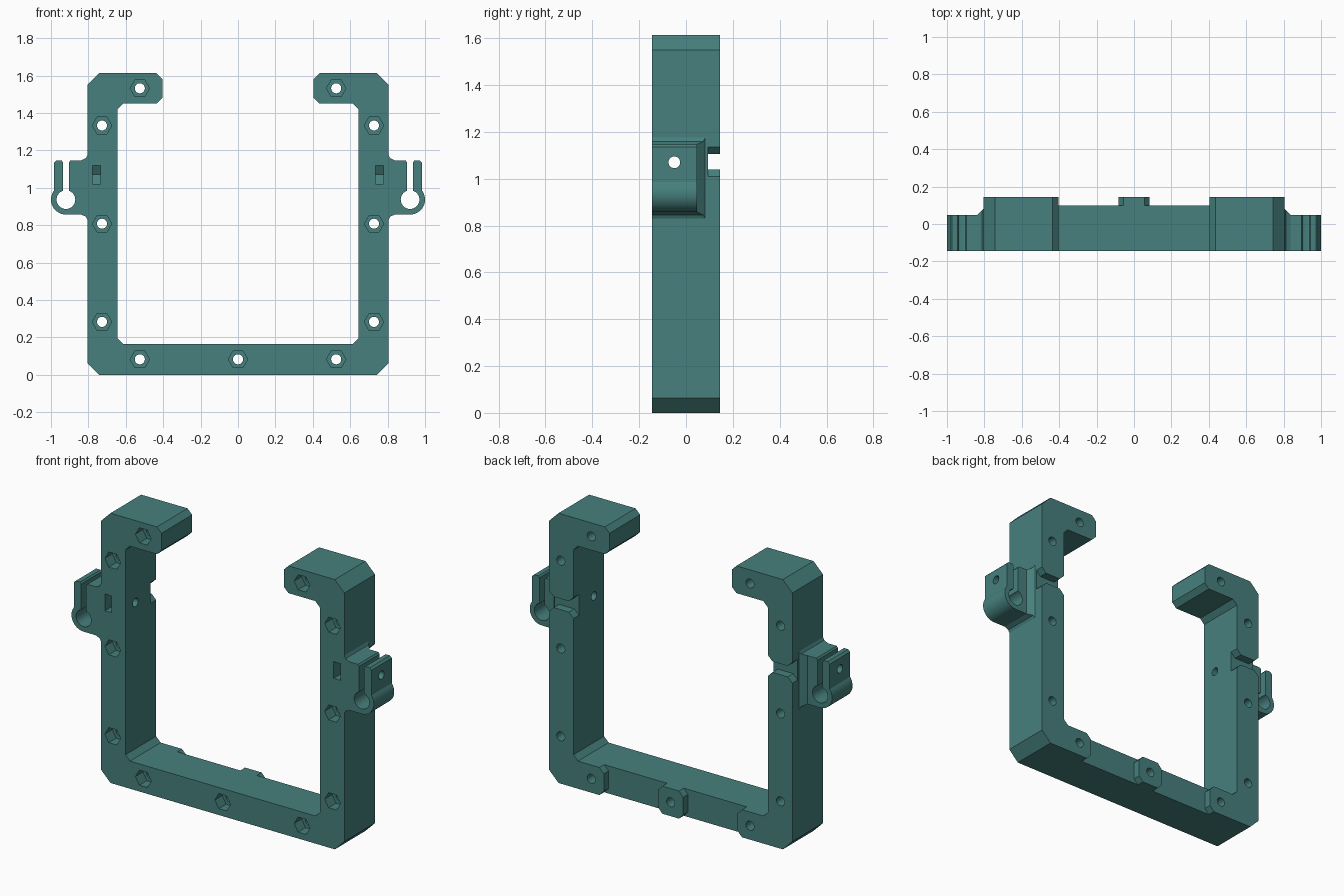
import bpy, bmesh, math
from mathutils import Vector

if "Cube" in bpy.data.objects:
    bpy.data.objects.remove(bpy.data.objects["Cube"])

FRONT, BACK = -0.145, 0.145
teal = bpy.data.materials.new("teal")
teal.diffuse_color = (0.061, 0.216, 0.205, 1)
teal.use_nodes = True
teal.node_tree.nodes["Principled BSDF"].inputs["Base Color"].default_value = teal.diffuse_color


def loft(name, rings):
    """Closed solid through a list of equal-length point rings."""
    bm = bmesh.new()
    vs = [[bm.verts.new(p) for p in r] for r in rings]
    bm.faces.new(vs[0])
    bm.faces.new(vs[-1])
    n = len(vs[0])
    for a, b in zip(vs, vs[1:]):
        for i in range(n):
            j = (i + 1) % n
            bm.faces.new((a[i], a[j], b[j], b[i]))
    bmesh.ops.recalc_face_normals(bm, faces=bm.faces)
    me = bpy.data.meshes.new(name)
    bm.to_mesh(me)
    bm.free()
    me.materials.append(teal)
    ob = bpy.data.objects.new(name, me)
    bpy.context.collection.objects.link(ob)
    return ob


def prism(name, pts, y0, y1):
    """Extrude an x-z outline along y."""
    return loft(name, [[(x, y, z) for x, z in pts] for y in (y0, y1)])


def side_prism(name, pts, x0, x1):
    """Extrude a y-z outline along x."""
    return loft(name, [[(x, y, z) for y, z in pts] for x in (x0, x1)])


def ngon(cx, cz, r, n):
    return [(cx + r * math.cos(2 * math.pi * i / n),
             cz + r * math.sin(2 * math.pi * i / n)) for i in range(n)]


def combine(base, other, op):
    """Boolean the second solid into the first and discard it."""
    mod = base.modifiers.new("join", 'BOOLEAN')
    mod.operation, mod.solver, mod.object = op, 'EXACT', other
    dg = bpy.context.evaluated_depsgraph_get()
    me = bpy.data.meshes.new_from_object(base.evaluated_get(dg))
    base.modifiers.clear()
    base.data = me
    bpy.data.objects.remove(other)


# Open frame with chamfered corners
half = [(0.643, 0.195), (0.643, 1.42), (0.613, 1.45), (0.435, 1.45),
        (0.405, 1.48), (0.405, 1.583), (0.435, 1.613), (0.742, 1.613),
        (0.805, 1.55), (0.805, 0.063), (0.742, 0)]
half = [(0.613, 0.165)] + half
frame = prism("frame", half + [(-x, z) for x, z in reversed(half)], FRONT, BACK)

# Recesses behind the bottom bar, leaving chamfered bosses
c = 0.03
for s in (-1, 1):
    pts = [(0.055, -0.02), (0.055, 0), (0.083, c), (0.083, 0.165 - c),
           (0.055, 0.165), (0.055, 0.19), (0.472, 0.19), (0.472, 0.165),
           (0.442, 0.165 - c), (0.442, c), (0.472, 0), (0.472, -0.02)]
    combine(frame, prism("recess", [(s * x, z) for x, z in pts], 0.1, 0.2), 'DIFFERENCE')

# Side clips
for s in (-1, 1):
    arc = [(0.92 + 0.08 * math.cos(math.radians(a)), 0.937 + 0.08 * math.sin(math.radians(a)))
           for a in [-90 + i * 126.9 / 16 for i in range(17)]]
    pts = [(0.76, 0.857)] + arc + [(0.984, 1.135), (0.972, 1.147), (0.76, 1.147)]
    clip = prism("clip", [(s * x, z) for x, z in pts], FRONT, 0.048)
    # flared root against the column
    rings = []
    for x, d, y in ((0.79, 0.028, 0.082), (0.805, 0.028, 0.082),
                    (0.813, 0.012, 0.074), (0.838, 0.0, 0.048)):
        rings.append([(s * x, FRONT, 0.857 - d), (s * x, y, 0.857 - d),
                      (s * x, y, 1.147 + d), (s * x, FRONT, 1.147 + d)])
    combine(clip, loft("clip_root", rings), 'UNION')
    # bore and entry slot
    combine(clip, prism("bore", ngon(s * 0.92, 0.937, 0.05, 32), -0.3, 0.3), 'DIFFERENCE')
    slot = [(0.903, 0.94), (0.936, 0.94), (0.936, 1.137), (0.946, 1.15),
            (0.946, 1.2), (0.893, 1.2), (0.893, 1.15), (0.903, 1.137)]
    combine(clip, prism("entry", [(s * x, z) for x, z in slot], -0.3, 0.3), 'DIFFERENCE')
    combine(frame, clip, 'UNION')

    # Rear notch across the column
    notch = [(0.613, 0.98), (0.673, 1.04), (0.775, 1.04), (0.835, 0.98),
             (0.835, 1.165), (0.775, 1.105), (0.673, 1.105), (0.613, 1.165)]
    combine(frame, prism("notch", [(s * x, z) for x, z in notch], 0.094, 0.2), 'DIFFERENCE')
    # Cross hole and the nut slot feeding it
    combine(frame, side_prism("cross_hole", ngon(-0.05, 1.07, 0.025, 24), s * 0.5, s * 1.1),
            'DIFFERENCE')
    nut = [(-0.2, 1.02), (-0.021, 1.02), (0.008, 1.07), (-0.021, 1.12), (-0.2, 1.12)]
    combine(frame, side_prism("nut_slot", nut, s * 0.734, s * 0.778), 'DIFFERENCE')

# Bolt holes with hexagonal nut pockets in the front
spots = [(0, 0.083)]
for s in (-1, 1):
    spots += [(s * 0.525, 0.083), (s * 0.727, 0.283), (s * 0.727, 0.808),
              (s * 0.727, 1.333), (s * 0.525, 1.532)]
for x, z in spots:
    combine(frame, prism("bolt_hole", ngon(x, z, 0.027, 24), -0.3, 0.3), 'DIFFERENCE')
    combine(frame, prism("nut_pocket", ngon(x, z, 0.052, 6), -0.3, -0.075), 'DIFFERENCE')

bpy.context.view_layer.objects.active = frame
frame.select_set(True)
bpy.ops.object.shade_smooth_by_angle(angle=math.radians(25))
